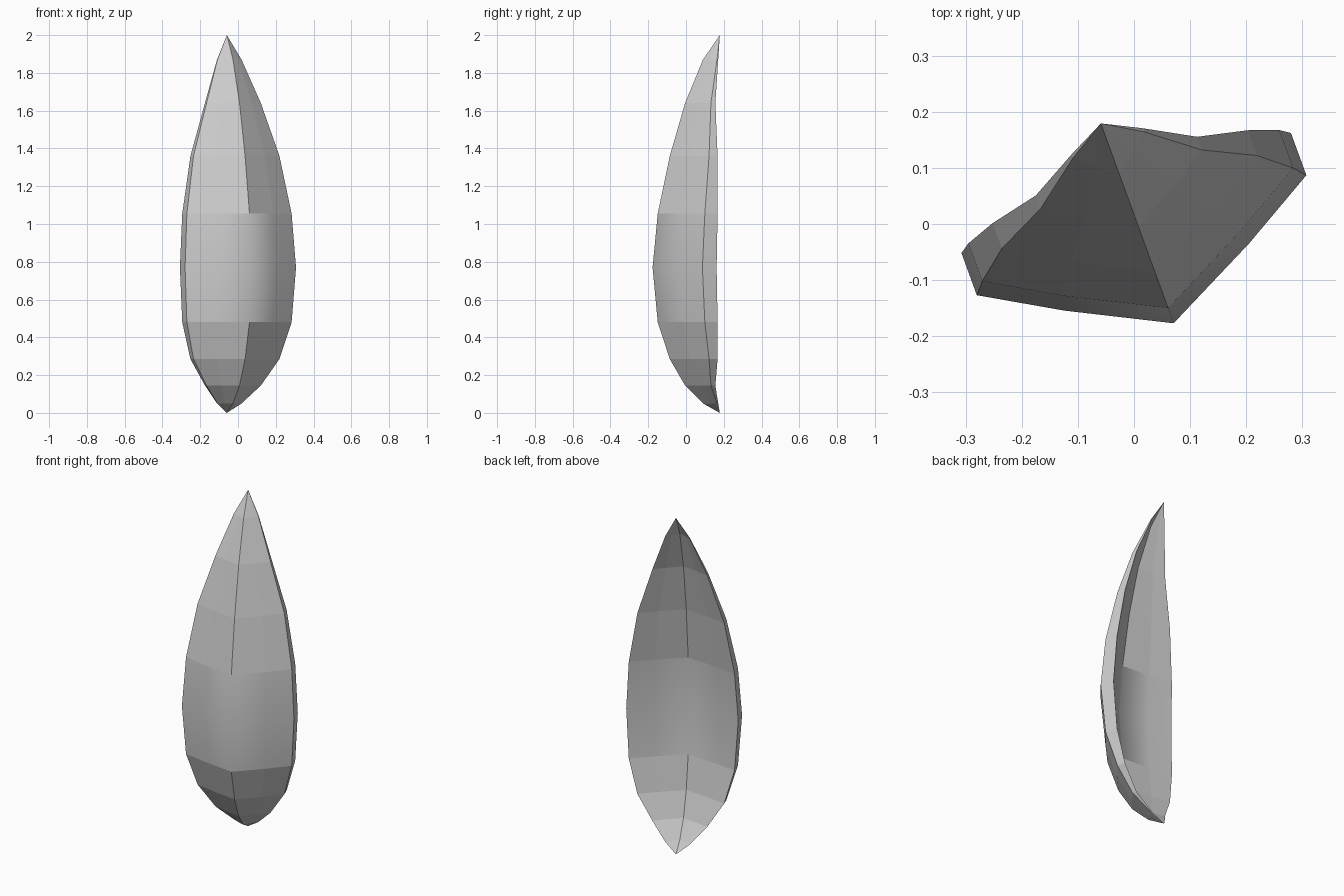
import bpy, bmesh, math

if "Cube" in bpy.data.objects:
    bpy.data.objects.remove(bpy.data.objects["Cube"])

# Curved pointed shell: stacked cross-sections in a frame turned 20 degrees
ANGLE = math.radians(20)
CX, CY = 0.0135, -0.02
# shape from the widest level to a tip: half width, edge v, ridge depth, thickness
SECTIONS = [
    (0.3125, 0.0, 0.167, 0.080),
    (0.295, 0.020, 0.158, 0.072),
    (0.242, 0.063, 0.133, 0.048),
    (0.153, 0.106, 0.090, 0.025),
    (0.068, 0.171, 0.054, 0.007),
]
LOW_Z = [0.77, 0.48, 0.285, 0.145, 0.05]
HIGH_Z = [0.77, 1.055, 1.36, 1.64, 1.87]
TIP_V = 0.212
# columns across the shell: width fraction, depth fraction
COLUMNS = [(-1, 0), (-0.56, 0.475), (0, 1), (0.56, 0.475), (1, 0)]


def place(u, v, z):
    c, s = math.cos(ANGLE), math.sin(ANGLE)
    return (CX + u * c - v * s, CY + u * s + v * c, z)


bm = bmesh.new()


def ring(section, z):
    w, edge, depth, thick = section
    outer = [(f * w, edge - d * depth) for f, d in COLUMNS]
    inner = [(f * w, edge + thick - d * depth * 0.86)
             for f, d in reversed(COLUMNS)]
    return [bm.verts.new(place(u, v, z)) for u, v in outer + inner]


levels = list(zip(SECTIONS[:0:-1], LOW_Z[:0:-1])) + list(zip(SECTIONS, HIGH_Z))
rings = [ring(s, z) for s, z in levels]
n = len(rings[0])

# Side bands; the two around the belly are smooth shaded
for k in range(len(rings) - 1):
    a, b = rings[k], rings[k + 1]
    for i in range(n):
        j = (i + 1) % n
        face = bm.faces.new((a[i], a[j], b[j], b[i]))
        face.smooth = k in (3, 4)

# Pointed tips
for loop, z in ((rings[0], 0.0), (rings[-1], 2.0)):
    tip = bm.verts.new(place(0, TIP_V, z))
    for i in range(n):
        bm.faces.new((loop[i], loop[(i + 1) % n], tip))

bmesh.ops.recalc_face_normals(bm, faces=bm.faces[:])

# Keep the rim edges crisp
half = len(COLUMNS)
for a, b in zip(rings, rings[1:]):
    for i in (0, half - 1, half, n - 1):
        bm.edges.get((a[i], b[i])).smooth = False

mesh = bpy.data.meshes.new("curved_shell")
bm.to_mesh(mesh)
bm.free()
shell = bpy.data.objects.new("curved_shell", mesh)
bpy.context.collection.objects.link(shell)
